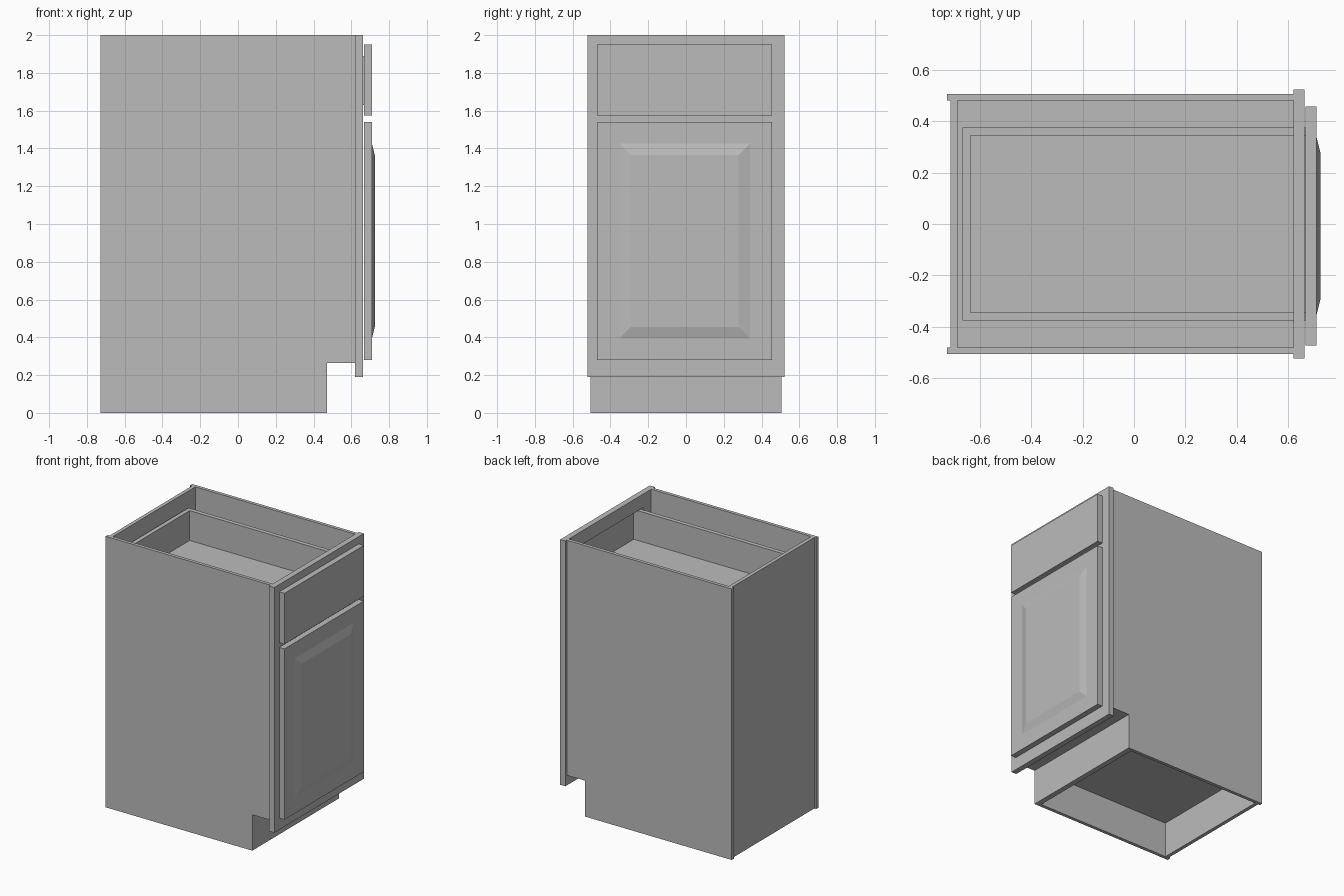
import bpy
import bmesh

cube = bpy.data.objects.get("Cube")
if cube:
    bpy.data.objects.remove(cube, do_unlink=True)

# One plain grey for the whole cabinet
grey = bpy.data.materials.new("cabinet grey")
grey.use_nodes = True
GREY = (0.5, 0.5, 0.5, 1)
grey.diffuse_color = GREY
grey.node_tree.nodes["Principled BSDF"].inputs["Base Color"].default_value = GREY


def finish(name, bm):
    bmesh.ops.recalc_face_normals(bm, faces=bm.faces)
    mesh = bpy.data.meshes.new(name)
    bm.to_mesh(mesh)
    bm.free()
    mesh.materials.append(grey)
    obj = bpy.data.objects.new(name, mesh)
    bpy.context.collection.objects.link(obj)
    return obj


def box(name, x, y, z):
    """Box between the given (low, high) ranges."""
    bm = bmesh.new()
    bmesh.ops.create_cube(bm, size=1)
    for v in bm.verts:
        v.co = [r[0] if c < 0 else r[1] for c, r in zip(v.co, (x, y, z))]
    return finish(name, bm)


def side_panel(name, y0, y1):
    """Side board with a toe notch, extruded from its profile."""
    profile = [(BACK, 0), (TOE, 0), (TOE, KICK), (FRAME[0], KICK),
               (FRAME[0], TOP), (BACK, TOP)]
    bm = bmesh.new()
    face = bm.faces.new([bm.verts.new((x, y0, z)) for x, z in profile])
    ext = bmesh.ops.extrude_face_region(bm, geom=[face])["geom"]
    moved = [g for g in ext if isinstance(g, bmesh.types.BMVert)]
    bmesh.ops.translate(bm, verts=moved, vec=(0, y1 - y0, 0))
    return finish(name, bm)


TOP, BACK, TOE, KICK = 2.0, -0.727, 0.43, 0.265
OUT, IN = 0.505, 0.48            # side board faces
FRAME = (0.62, 0.662)            # face frame depth
FRONT = (0.667, 0.709)           # door and drawer front depth
WIDTH = (-0.471, 0.456)          # door and drawer front width

# Carcass
side_panel("right_side", -OUT, -IN)
side_panel("left_side", IN, OUT)
box("back_panel", (-0.712, -0.685), (-IN, IN), (0, TOP))
box("cabinet_floor", (-0.685, FRAME[0]), (-IN, IN), (KICK, 0.295))
box("toe_board", (TOE, 0.47), (-OUT, OUT), (0, KICK))

# Face frame
STILE = 0.39
for name, a, b in (("right", -0.522, -STILE), ("left", STILE, 0.522)):
    box(name + "_frame_stile", FRAME, (a, b), (0.19, TOP))
for name, z in (("top", (1.9, TOP)), ("middle", (1.5, 1.61)),
                ("bottom", (0.19, 0.33))):
    box(name + "_frame_rail", FRAME, (-STILE, STILE), z)

# Drawer box
DX, DY, DT = -0.667, 0.375, 0.032
DZ = (1.63, 1.89)
for name, a, b in (("right", -DY, DT - DY), ("left", DY - DT, DY)):
    box("drawer_" + name + "_side", (DX, FRONT[0]), (a, b), DZ)
box("drawer_back", (DX, DX + DT), (DT - DY, DY - DT), DZ)
box("drawer_bottom", (DX + DT, FRONT[0]), (DT - DY, DY - DT), (1.645, 1.67))
box("drawer_front", FRONT, WIDTH, (1.575, 1.95))

# Door frame around a raised panel
PY, PZ = (-0.353, 0.338), (0.395, 1.425)
DOOR = (0.28, 1.54)
box("door_right_stile", FRONT, (WIDTH[0], PY[0]), DOOR)
box("door_left_stile", FRONT, (PY[1], WIDTH[1]), DOOR)
box("door_bottom_rail", FRONT, PY, (DOOR[0], PZ[0]))
box("door_top_rail", FRONT, PY, (PZ[1], DOOR[1]))

bm = bmesh.new()
bmesh.ops.create_cube(bm, size=1)
for v in bm.verts:
    v.co = [r[0] if c < 0 else r[1] for c, r in zip(v.co, (FRONT, PY, PZ))]
bm.faces.ensure_lookup_table()
outer = max(bm.faces, key=lambda f: f.calc_center_median().x)
bmesh.ops.inset_region(bm, faces=[outer], thickness=0.085)
bmesh.ops.translate(bm, verts=outer.verts, vec=(0.015, 0, 0))
finish("door_raised_panel", bm)
